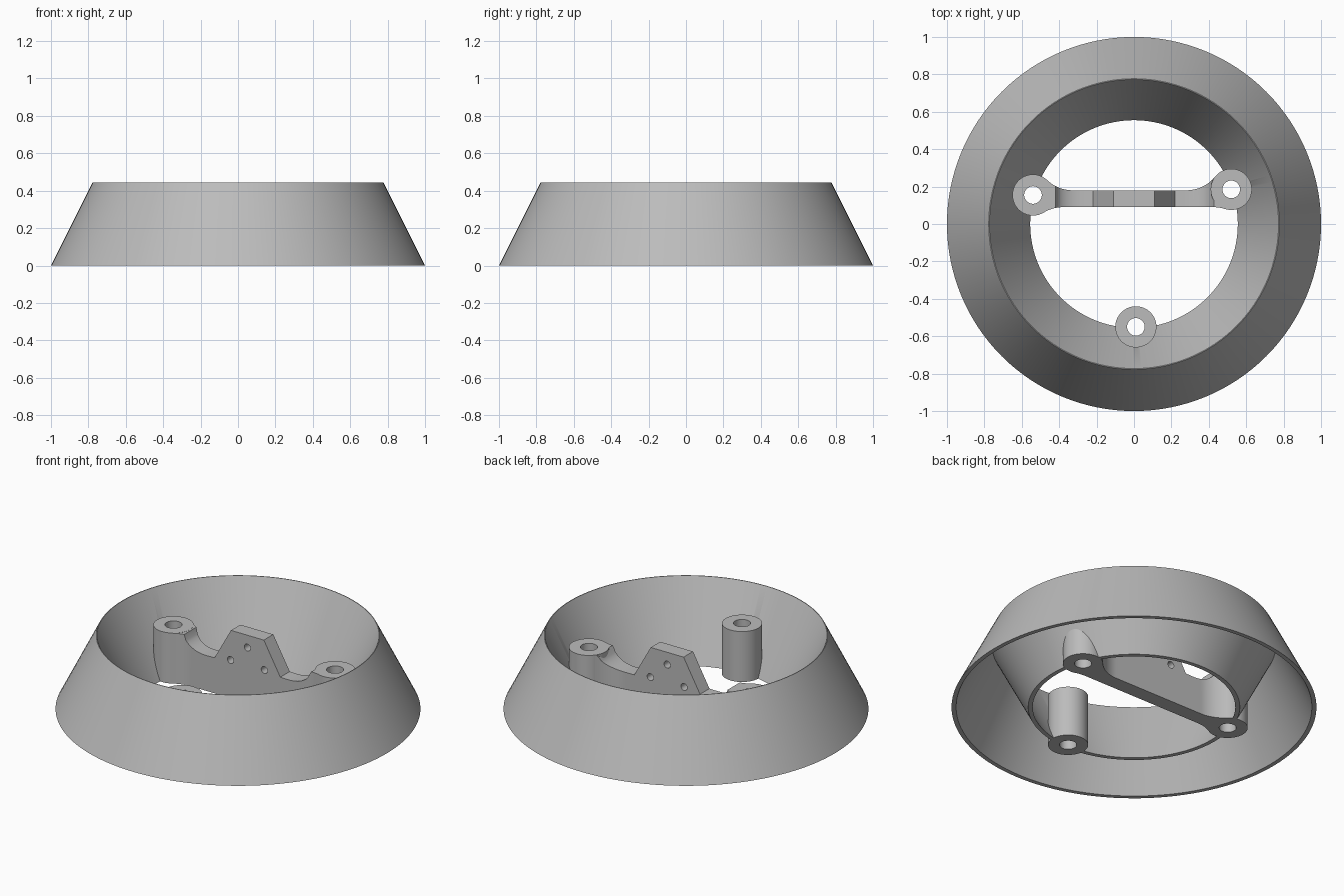
import bpy, bmesh, math

cube = bpy.data.objects.get("Cube")
if cube:
    bpy.data.objects.remove(cube, do_unlink=True)

grey = bpy.data.materials.new("light grey")
grey.use_nodes = True
grey.diffuse_color = (0.5, 0.5, 0.5, 1)
grey.node_tree.nodes["Principled BSDF"].inputs["Base Color"].default_value = (0.5, 0.5, 0.5, 1)

BOSSES = {"left": (0.52, 0.185), "right": (-0.54, 0.155), "front": (0.01, -0.55)}
BOSS_R, HOLE_R, BOSS_H = 0.11, 0.047, 0.305
BAR_FRONT, BAR_BACK, BAR_H = 0.09, 0.18, 0.215
FILLET = 0.2


def add_object(name, bm):
    bmesh.ops.recalc_face_normals(bm, faces=bm.faces)
    mesh = bpy.data.meshes.new(name)
    bm.to_mesh(mesh)
    bm.free()
    mesh.materials.append(grey)
    obj = bpy.data.objects.new(name, mesh)
    bpy.context.collection.objects.link(obj)
    return obj


def loft(name, rings, closed=False):
    """Skin a list of equal rings, capped at the ends or joined in a loop."""
    bm = bmesh.new()
    rows = [[bm.verts.new(p) for p in ring] for ring in rings]
    pairs = list(zip(rows, rows[1:]))
    if closed:
        pairs.append((rows[-1], rows[0]))
    else:
        bm.faces.new(rows[0])
        bm.faces.new(rows[-1])
    for a, b in pairs:
        for i in range(len(a)):
            j = (i + 1) % len(a)
            bm.faces.new((a[i], a[j], b[j], b[i]))
    return add_object(name, bm)


def circle(x, y, z, r, n):
    return [(x + r * math.cos(2 * math.pi * i / n), y + r * math.sin(2 * math.pi * i / n), z)
            for i in range(n)]


def lathe(name, profile, centre=(0, 0), n=64):
    return loft(name, [circle(*centre, z, r, n) for r, z in profile], closed=True)


def cut(obj, cutter):
    mod = obj.modifiers.new("hole", "BOOLEAN")
    mod.operation, mod.solver, mod.object = "DIFFERENCE", "EXACT", cutter
    bpy.context.view_layer.objects.active = obj
    bpy.ops.object.modifier_apply(modifier=mod.name)


# Hollow flared ring, open underneath
shell = lathe("flared_ring", [(1, 0), (0.777, 0.445), (0.773, 0.445), (0.555, 0),
                              (0.58, 0), (0.777, 0.39), (0.975, 0)], n=128)

# Screw bosses
bosses = [lathe(side + "_boss", [(BOSS_R, 0), (BOSS_R, BOSS_H), (HOLE_R, BOSS_H), (HOLE_R, 0)], c)
          for side, c in BOSSES.items()]


def edge_y(x, line, side, boss):
    """Plan edge of the bar: straight, then a fillet, then the boss outline."""
    bx, by = boss
    cy = line + side * FILLET
    reach = math.sqrt((BOSS_R + FILLET) ** 2 - (cy - by) ** 2)
    gap = abs(bx) - abs(x)
    if gap >= reach:
        return line
    if gap >= reach * BOSS_R / (BOSS_R + FILLET):
        return cy - side * math.sqrt(FILLET ** 2 - (reach - gap) ** 2)
    return by + side * (math.sqrt(max(BOSS_R ** 2 - gap ** 2, 0)) - 0.001)


def bar_height(x):
    """Raised trapezoid in the middle, concave sweep up to the bosses."""
    x = abs(x)
    if x <= 0.22:
        return min(0.41, BAR_H + (0.22 - x) / 0.11 * (0.41 - BAR_H))
    t = min(max((x - 0.28) / 0.14, 0), 1)
    return BOSS_H - 0.001 - (BOSS_H - BAR_H) * math.sqrt(1 - t * t)


# Cross bar with a raised mounting plate
stations = [-0.11, 0.11, -0.22, 0.22]
for side in ("left", "right"):
    end = BOSSES[side][0]
    stations += [math.copysign(0.26 + (abs(end) - 0.26) * i / 28, end) for i in range(29)]
rings = []
for x in sorted(stations):
    boss = BOSSES["left" if x > 0 else "right"]
    f, b = edge_y(x, BAR_FRONT, -1, boss), edge_y(x, BAR_BACK, 1, boss)
    h = bar_height(x)
    rings.append([(x, f, 0), (x, b, 0), (x, b, h), (x, f, h)])
bar = loft("cross_bar", rings)

# Screw passages through the ring and bar
for c in BOSSES.values():
    cutter = loft("passage_cutter", [circle(*c, z, HOLE_R + 0.001, 64) for z in (-0.1, 0.6)])
    cut(shell, cutter)
    cut(bar, cutter)
    bpy.data.objects.remove(cutter, do_unlink=True)

# Small holes through the mounting plate
for x, z in ((-0.113, 0.23), (0, 0.335), (0.113, 0.23)):
    ends = [[(px, y, pz) for px, pz, _ in circle(x, z, 0, 0.021, 24)] for y in (0, 0.3)]
    cutter = loft("plate_hole_cutter", ends)
    cut(bar, cutter)
    bpy.data.objects.remove(cutter, do_unlink=True)

# Smooth shading with sharp edges kept
bpy.ops.object.select_all(action="DESELECT")
for obj in [shell, bar] + bosses:
    obj.select_set(True)
bpy.context.view_layer.objects.active = shell
bpy.ops.object.shade_smooth_by_angle(angle=math.radians(30))
